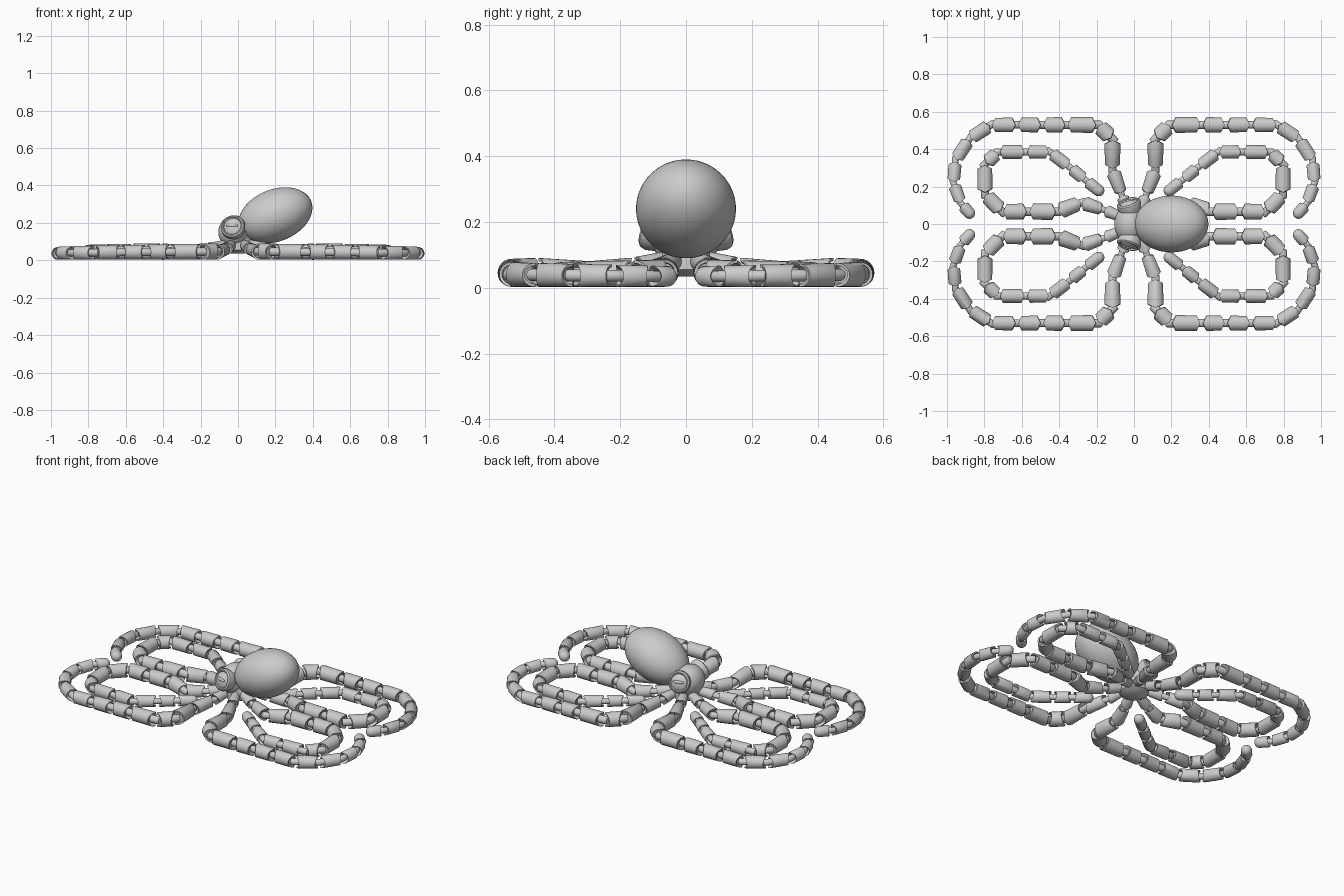
import bpy, bmesh, math
from mathutils import Vector, Matrix

if "Cube" in bpy.data.objects:
    bpy.data.objects.remove(bpy.data.objects["Cube"])

grey = bpy.data.materials.new("plain_grey")
grey.use_nodes = True
colour = (0.6, 0.6, 0.6, 1)
grey.diffuse_color = colour
grey.node_tree.nodes["Principled BSDF"].inputs["Base Color"].default_value = colour


def finish(bm, name, angle=35):
    bmesh.ops.recalc_face_normals(bm, faces=bm.faces)
    mesh = bpy.data.meshes.new(name)
    bm.to_mesh(mesh)
    bm.free()
    mesh.materials.append(grey)
    mesh.shade_smooth()
    mesh.set_sharp_from_angle(angle=math.radians(angle))
    obj = bpy.data.objects.new(name, mesh)
    bpy.context.collection.objects.link(obj)
    return obj


def frame(axis):
    axis = axis.normalized()
    side = axis.cross(Vector((0, 0, 1)))
    side = side.normalized() if side.length > 0.01 else Vector((1, 0, 0))
    return axis, side, side.cross(axis)


def lathe(bm, origin, direction, profile, sides=24):
    """Revolve (distance, radius, sideways wedge) points around an axis."""
    axis, side, up = frame(direction)
    rings = []
    for t, r, wedge in profile:
        if r == 0:
            rings.append([bm.verts.new(origin + axis * t)])
            continue
        ring = []
        for k in range(sides):
            a = math.tau * k / sides
            c, s = math.cos(a), math.sin(a)
            ring.append(bm.verts.new(origin + axis * (t + wedge * abs(c)) + side * r * c + up * r * s))
        rings.append(ring)
    for low, high in zip(rings, rings[1:]):
        for k in range(sides):
            n = (k + 1) % sides
            if len(low) == 1:
                bm.faces.new((low[0], high[n], high[k]))
            elif len(high) == 1:
                bm.faces.new((low[k], low[n], high[0]))
            else:
                bm.faces.new((low[k], low[n], high[n], high[k]))


def ellipsoid(name, centre, radii, tilt=0):
    bm = bmesh.new()
    m = Matrix.Translation(centre) @ Matrix.Rotation(tilt, 4, 'Y') @ Matrix.Diagonal((*radii, 1))
    bmesh.ops.create_uvsphere(bm, u_segments=48, v_segments=32, radius=1, matrix=m)
    return finish(bm, name, 60)


def segment(bm, p, q, r0, r1, tip):
    """Hollow sleeve with a tongue at its start and a socket or round tip at its end."""
    d = q - p
    length = d.length
    gap, w0, w1 = 0.006, 0.45 * r0, -0.45 * r1
    profile = [(-0.026, 0, 0), (-0.026, 0.4 * r0, 0), (-0.018, 0.52 * r0, 0),
               (0.03, 0.52 * r0, 0), (gap + 0.004, 0.8 * r0, w0),
               (gap, 0.93 * r0, w0), (gap + 0.004, r0, w0)]
    if tip:
        for k in range(7):
            a = math.pi / 2 * k / 6
            radius = r1 * math.cos(a) if k < 6 else 0
            profile.append((length - r1 + r1 * math.sin(a), radius, 0))
    else:
        profile += [(length - gap, r1, w1), (length - gap, 0.78 * r1, w1),
                    (length - 0.036, 0.72 * r1, 0), (length - 0.036, 0, 0)]
    lathe(bm, p, d, profile)


# Joint positions of one quadrant's two arms
outer_path = [(0.03, 0.06), (0.065, 0.155), (0.115, 0.29), (0.115, 0.455), (0.195, 0.53),
              (0.36, 0.53), (0.49, 0.53), (0.625, 0.53), (0.765, 0.53), (0.88, 0.455),
              (0.955, 0.34), (0.965, 0.22), (0.925, 0.11), (0.86, 0.035)]
inner_path = [(0.05, 0.03), (0.16, 0.075), (0.28, 0.115), (0.41, 0.066), (0.565, 0.066),
              (0.705, 0.066), (0.797, 0.16), (0.797, 0.32), (0.725, 0.385), (0.58, 0.385),
              (0.45, 0.385), (0.345, 0.305), (0.26, 0.235), (0.165, 0.16)]


def arm(name, path, sx, sy):
    bm = bmesh.new()
    last = len(path) - 1
    radii = [0.044 - 0.013 * max(0, i - 3) / (last - 3) for i in range(last + 1)]
    radii[:3] = [0.027, 0.033, 0.039]
    pts = [Vector((x * sx, y * sy, r + 0.003)) for (x, y), r in zip(path, radii)]
    pts[0].z, pts[1].z = 0.085, 0.06
    for i in range(last):
        segment(bm, pts[i], pts[i + 1], radii[i], radii[i + 1], i == last - 1)
    finish(bm, name)


for sx, lr in ((1, "left"), (-1, "right")):
    for sy, fb in ((-1, "front"), (1, "back")):
        arm(f"outer_arm_{fb}_{lr}", outer_path, sx, sy)
        arm(f"inner_arm_{fb}_{lr}", inner_path, sx, sy)

# Body
ellipsoid("mantle", (0.2, 0, 0.24), (0.206, 0.152, 0.139), math.radians(-22))
ellipsoid("head", (-0.02, 0, 0.15), (0.085, 0.105, 0.09))
neck = bmesh.new()
lathe(neck, Vector((0, 0, 0)), Vector((0, 0, 1)),
      [(0.035, 0, 0), (0.035, 0.05, 0), (0.055, 0.082, 0), (0.09, 0.08, 0), (0.14, 0.07, 0), (0.14, 0, 0)], 32)
finish(neck, "neck")

# Eyes with a raised rim and a slit pupil
for sy, fb in ((-1, "front"), (1, "back")):
    centre = Vector((-0.028, sy * 0.108, 0.18))
    normal = Vector((-0.25, sy * 0.88, 0.36))
    eye = bmesh.new()
    lathe(eye, centre, normal,
          [(-0.05, 0, 0), (-0.05, 0.055, 0), (-0.01, 0.066, 0), (0.006, 0.063, 0), (0.013, 0.055, 0),
           (0.012, 0.05, 0), (0.006, 0.046, 0), (0.014, 0.032, 0), (0.019, 0.016, 0), (0.02, 0, 0)], 32)
    finish(eye, f"eye_{fb}")
    axis, side, up = frame(normal)
    pupil = bmesh.new()
    turn = Matrix((side, up, axis)).transposed().to_4x4()
    bmesh.ops.create_uvsphere(pupil, u_segments=24, v_segments=12, radius=1,
                              matrix=Matrix.Translation(centre + axis * 0.016) @ turn
                              @ Matrix.Diagonal((0.034, 0.009, 0.009, 1)))
    finish(pupil, f"pupil_{fb}", 60)
